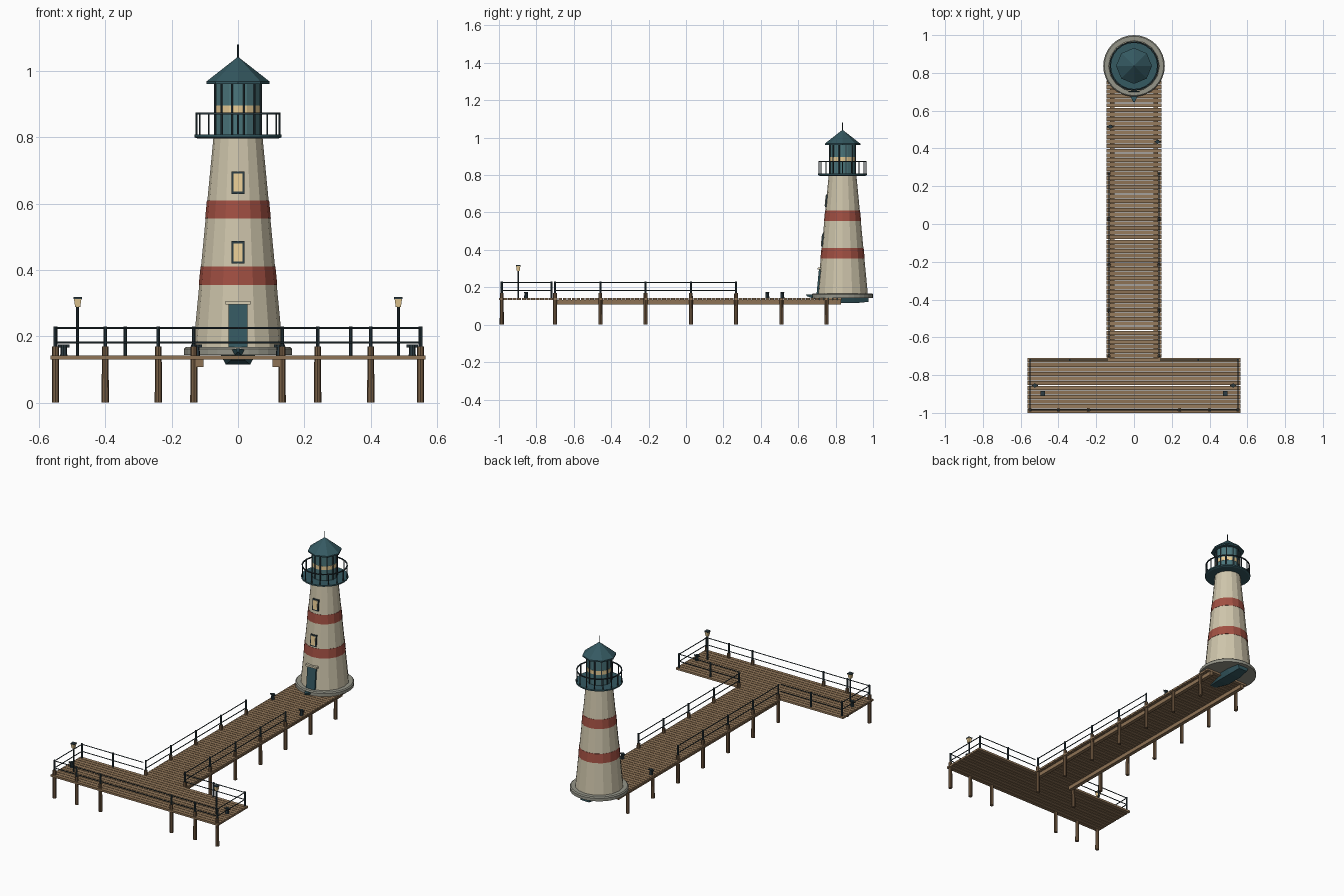
import bpy, bmesh
from math import pi, sin, cos, atan2
from mathutils import Vector

if "Cube" in bpy.data.objects:
    bpy.data.objects.remove(bpy.data.objects["Cube"])

TY = 0.837      # tower centre on y
TOP = 0.143     # deck surface

def mat(name, c):
    m = bpy.data.materials.new(name)
    m.diffuse_color = (*c, 1)
    m.use_nodes = True
    m.node_tree.nodes["Principled BSDF"].inputs["Base Color"].default_value = m.diffuse_color
    return m

WOOD_A = mat("plank_brown", (0.27, 0.17, 0.09))
WOOD_B = mat("plank_tan", (0.31, 0.20, 0.11))
PILE = mat("pile_brown", (0.19, 0.115, 0.06))
STEEL = mat("dark_steel", (0.025, 0.045, 0.055))
TEAL = mat("dark_teal", (0.035, 0.10, 0.12))
GLASS = mat("glass_teal", (0.07, 0.18, 0.20))
CREAM = mat("cream_wall", (0.62, 0.56, 0.41))
RED = mat("red_band", (0.36, 0.08, 0.055))
STONE = mat("grey_stone", (0.30, 0.30, 0.25))
GLOW = mat("warm_light", (0.80, 0.60, 0.30))

class Part:
    """Collects primitives into one named mesh."""
    def __init__(self, name, *mats):
        self.name, self.mats, self.bm = name, mats, bmesh.new()

    def box(self, x0, x1, y0, y1, z0, z1, mi=0):
        vs = bmesh.ops.create_cube(self.bm, size=1)["verts"]
        for v in vs:
            v.co = ((x0 + x1) / 2 + v.co.x * (x1 - x0), (y0 + y1) / 2 + v.co.y * (y1 - y0),
                    (z0 + z1) / 2 + v.co.z * (z1 - z0))
        for f in {f for v in vs for f in v.link_faces}:
            f.material_index = mi
        return vs

    def lathe(self, x, y, prof, n, phase=0.0, closed=False):
        rings = [[self.bm.verts.new((x + r * cos(phase + 2 * pi * i / n), y + r * sin(phase + 2 * pi * i / n), z))
                  for i in range(n)] for r, z in prof]
        pairs = list(zip(rings, rings[1:])) + ([(rings[-1], rings[0])] if closed else [])
        for a, b in pairs:
            for i in range(n):
                j = (i + 1) % n
                self.bm.faces.new((a[i], a[j], b[j], b[i]))
        if not closed:
            self.bm.faces.new(rings[0][::-1])
            self.bm.faces.new(rings[-1])

    def rod(self, p, q, r, n=6):
        p, q = Vector(p), Vector(q)
        d = q - p
        vs = bmesh.ops.create_cone(self.bm, cap_ends=True, segments=n, radius1=r, radius2=r, depth=d.length)["verts"]
        rot = d.to_track_quat('Z', 'Y')
        for v in vs:
            v.co = rot @ v.co + (p + q) / 2

    def done(self):
        bmesh.ops.recalc_face_normals(self.bm, faces=self.bm.faces)
        me = bpy.data.meshes.new(self.name)
        self.bm.to_mesh(me)
        self.bm.free()
        for m in self.mats:
            me.materials.append(m)
        ob = bpy.data.objects.new(self.name, me)
        bpy.context.collection.objects.link(ob)
        return ob

def planks(name, hx, y0, y1, n):
    p = Part(name, WOOD_A, WOOD_B)
    step = (y1 - y0) / n
    for i in range(n):
        p.box(-hx, hx, y0 + i * step, y0 + (i + 1) * step - 0.003, 0.131, TOP, i % 2)
    p.done()

# Decks: cross head and walkway
planks("head_planks", 0.565, -1.0, -0.707, 12)
planks("walkway_planks", 0.145, -0.707, 0.835, 64)

# Stringers under the walkway
p = Part("stringers", WOOD_A)
for s in (-1, 1):
    p.box(s * 0.115 - 0.011, s * 0.115 + 0.011, -0.71, 0.83, 0.108, 0.131)
p.done()

# Piles
walk_y = [-0.70 + 0.242 * i for i in range(7)]
head_x = (0.24, 0.40, 0.55)
p = Part("piles", PILE)
for s in (-1, 1):
    for i, y in enumerate(walk_y):
        p.lathe(s * 0.133, y, [(0.011, 0), (0.010, 0.17 if i < 5 else 0.131)], 8)
    for x in head_x:
        p.lathe(s * x, -0.985, [(0.011, 0), (0.010, 0.17)], 8)
p.done()

# Railings: posts plus two rails
p = Part("railings", STEEL)
def rail(a, b):
    for z in (0.182, 0.225):
        p.rod((*a, z), (*b, z), 0.0028)
def post(x, y):
    p.rod((x, y, 0.14), (x, y, 0.23), 0.0055, 8)
rail((-0.55, -0.985), (0.55, -0.985))
for s in (-1, 1):
    for y in walk_y[:5]:
        post(s * 0.133, y)
    for x in head_x:
        post(s * x, -0.985)
    for x in (0.34, 0.55):
        post(s * x, -0.72)
    rail((s * 0.133, walk_y[0]), (s * 0.133, walk_y[4]))
    rail((s * 0.55, -0.985), (s * 0.55, -0.72))
    rail((s * 0.55, -0.72), (s * 0.137, -0.72))
p.done()

# Mooring cleats
p = Part("mooring_cleats", STEEL)
for x, y in ((-0.525, -0.855), (0.525, -0.855), (-0.125, 0.515), (0.125, 0.435)):
    p.lathe(x, y, [(0.011, 0.14), (0.009, 0.165), (0.011, 0.176)], 8)
    p.rod((x - 0.017, y, 0.171), (x + 0.017, y, 0.171), 0.005)
p.done()

# Lamp posts
for s, side in ((-1, "left"), (1, "right")):
    p = Part("lamp_post_" + side, STEEL)
    x, y = s * 0.483, -0.897
    p.rod((x, y, 0.14), (x, y, 0.29), 0.0045, 8)
    p.lathe(x, y, [(0.018, 0.313), (0.018, 0.319)], 4, pi / 4)
    p.done()
    p = Part("lamp_glass_" + side, GLOW)
    p.lathe(x, y, [(0.011, 0.288), (0.016, 0.313)], 4, pi / 4)
    p.done()

# Tower
def wall(z):
    return 0.135 - 0.061 * (z - 0.165) / 0.635

def ring(name, m, prof, n, phase=0.0):
    q = Part(name, m)
    q.lathe(0, TY, prof, n, phase)
    return q.done()

ring("tower_base", STONE, [(0.163, 0.144), (0.163, 0.162), (0.157, 0.168)], 32)
ring("tower_wall", CREAM, [(wall(0.165), 0.165), (wall(0.8), 0.8)], 16)
for i, (a, b) in enumerate(((0.355, 0.41), (0.555, 0.61))):
    ring(f"red_band_{i}", RED, [(wall(a) + 0.0015, a), (wall(b) + 0.0015, b)], 16)

# Gallery floor and balustrade
ring("gallery_floor", TEAL, [(0.122, 0.796), (0.131, 0.800), (0.131, 0.808)], 24)
p = Part("gallery_railing", STEEL)
p.lathe(0, TY, [(0.122, 0.869), (0.128, 0.869), (0.128, 0.875), (0.122, 0.875)], 24, closed=True)
for i in range(16):
    a = i * pi / 8
    x, y = 0.125 * cos(a), TY + 0.125 * sin(a)
    p.rod((x, y, 0.805), (x, y, 0.872), 0.003)
p.done()

# Lantern room, light band, mullions and roof
ring("lantern_room", GLASS, [(0.069, 0.805), (0.069, 0.962)], 16)
ring("light_band", GLOW, [(0.0705, 0.873), (0.0705, 0.896)], 16)
p = Part("lantern_mullions", STEEL)
for i in range(12):
    a = (i + 0.5) * pi / 6
    x, y = 0.071 * cos(a), TY + 0.071 * sin(a)
    p.rod((x, y, 0.805), (x, y, 0.963), 0.0035)
p.done()
ring("roof", TEAL, [(0.095, 0.960), (0.095, 0.968), (0.003, 1.04)], 8)
ring("roof_spire", STEEL, [(0.003, 1.03), (0.0025, 1.08)], 6)

# Windows and door, leaning with the wall
def leaning(name, m, hx, z0, z1, out):
    q = Part(name, m)
    for v in q.box(-hx, hx, 0, 1, z0, z1):
        v.co.y = TY - wall(v.co.z) + (0.012 if v.co.y > 0.5 else -out)
    q.done()

for i, z in enumerate((0.453, 0.663)):
    leaning(f"window_frame_{i}", STEEL, 0.020, z - 0.034, z + 0.034, 0.004)
    leaning(f"window_pane_{i}", GLOW, 0.014, z - 0.027, z + 0.027, 0.006)
leaning("door", TEAL, 0.029, 0.166, 0.297, 0.004)
leaning("door_lintel", CREAM, 0.038, 0.296, 0.307, 0.011)

# Small boat hull tucked below the tower base: (y, half beam, half bottom, bottom z, top z)
p = Part("boat_hull", TEAL)
secs = []
for y, w, b, z0, z1 in ((0.645, 0.004, 0.002, 0.153, 0.163), (0.71, 0.034, 0.020, 0.128, 0.157),
                        (0.80, 0.055, 0.037, 0.115, 0.152), (0.90, 0.055, 0.037, 0.115, 0.150),
                        (0.975, 0.042, 0.028, 0.122, 0.152)):
    secs.append([p.bm.verts.new(c) for c in ((-w, y, z1), (-b, y, z0), (b, y, z0), (w, y, z1))])
for a, b in zip(secs, secs[1:]):
    for i in range(4):
        j = (i + 1) % 4
        p.bm.faces.new((a[i], a[j], b[j], b[i]))
p.bm.faces.new(secs[0])
p.bm.faces.new(secs[-1][::-1])
p.done()
